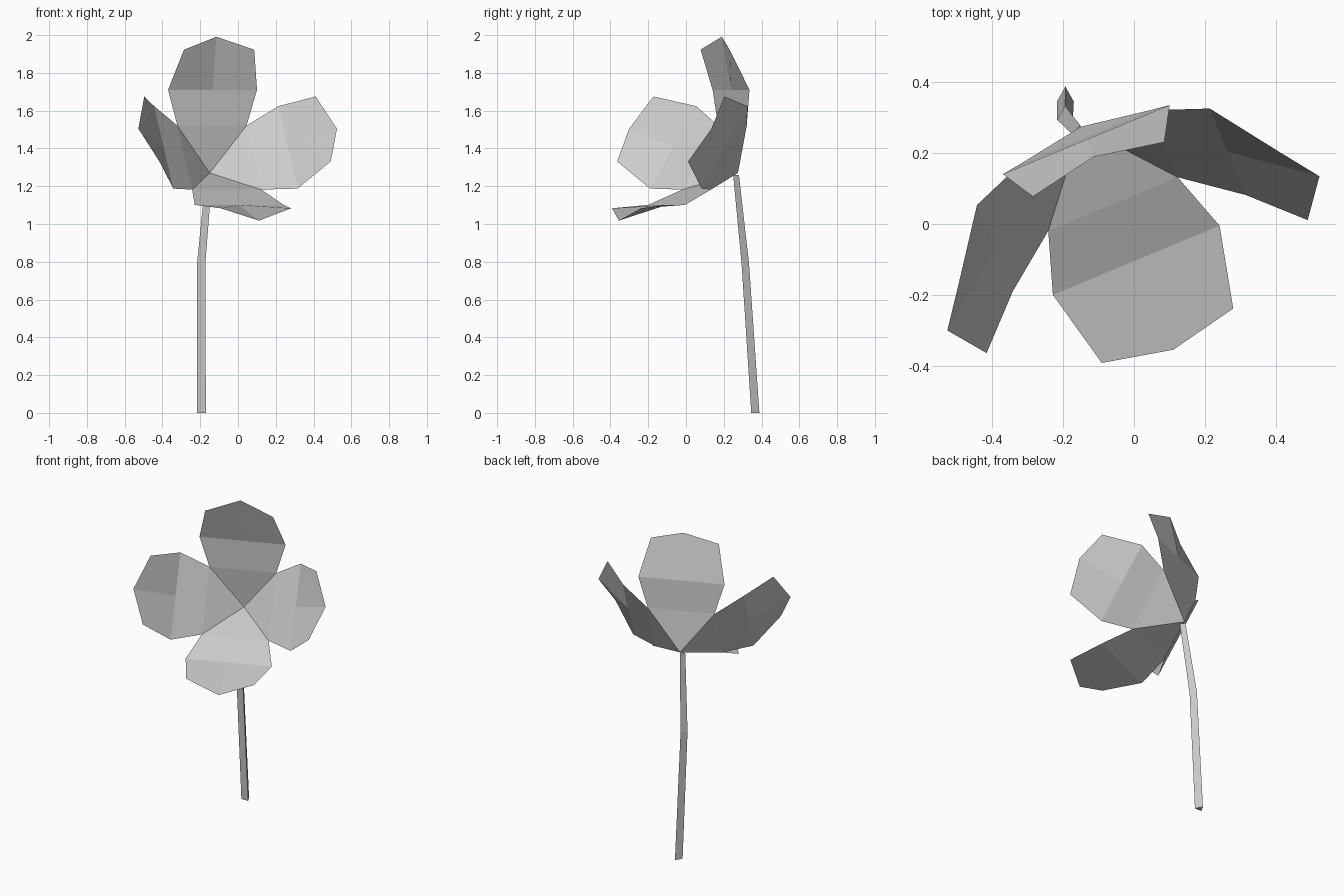
import bpy
import math
from mathutils import Vector

cube = bpy.data.objects.get("Cube")
if cube:
    bpy.data.objects.remove(cube, do_unlink=True)

grey = bpy.data.materials.new("plain_grey")
grey.use_nodes = True
colour = (0.6, 0.6, 0.6, 1)
grey.diffuse_color = colour
grey.node_tree.nodes["Principled BSDF"].inputs["Base Color"].default_value = colour


def make(name, verts, faces):
    mesh = bpy.data.meshes.new(name)
    mesh.from_pydata(verts, [], faces)
    mesh.materials.append(grey)
    obj = bpy.data.objects.new(name, mesh)
    bpy.context.collection.objects.link(obj)
    return obj


# Blossom frame: the axis leans forward, the side and up directions span its face
centre = Vector((-0.15, 0.275, 1.27))
turn, tilt = math.radians(22.5), math.radians(31.2)
side = Vector((math.cos(turn), math.sin(turn), 0))
forward = Vector((math.sin(turn), -math.cos(turn), 0))
axis = forward * math.cos(tilt) + Vector((0, 0, math.sin(tilt)))
up = side.cross(axis) * -1
if up.z < 0:
    up = -up

# Half petal outline: width, distance from the axis, height along the axis
outline = [(0.198, 0.198, 0.157), (0.255, 0.356, 0.262), (0.201, 0.491, 0.45)]
tip = (0, 0.569, 0.453)


def petal(name, angle):
    out = up * math.cos(angle) + side * math.sin(angle)
    across = side * math.cos(angle) - up * math.sin(angle)

    def place(w, r, a):
        return centre + across * w + out * r + axis * a

    (w1, r1, a1), (w2, r2, a2), (w3, r3, a3) = outline
    verts = [centre, place(0, r1, a1), place(0, r2, a2), place(*tip)]
    for s in (1, -1):
        verts += [place(s * w, r, a) for w, r, a in outline]
    faces = [(0, 4, 1), (1, 4, 5, 2), (2, 5, 6, 3),
             (0, 1, 7), (1, 2, 8, 7), (2, 3, 9, 8)]
    make(name, verts, faces)


for i, name in enumerate(("upper", "left", "lower", "right")):
    petal(name + "_petal", i * math.pi / 2)

# Three-sided bent stem: x, y, z and half width of each ring
path = [(-0.194, 0.367, 0, 0.024), (-0.195, 0.314, 0.79, 0.022), (-0.153, 0.265, 1.26, 0.017)]
verts = []
for x, y, z, h in path:
    verts += [(x - h, y - h * 0.9, z), (x + h, y - h * 0.9, z), (x, y + h * 0.9, z)]
faces = [(2, 1, 0), (6, 7, 8)]
for ring in (0, 3):
    for k in range(3):
        n = (k + 1) % 3
        faces.append((ring + k, ring + n, ring + n + 3, ring + k + 3))
make("stem", verts, faces)
